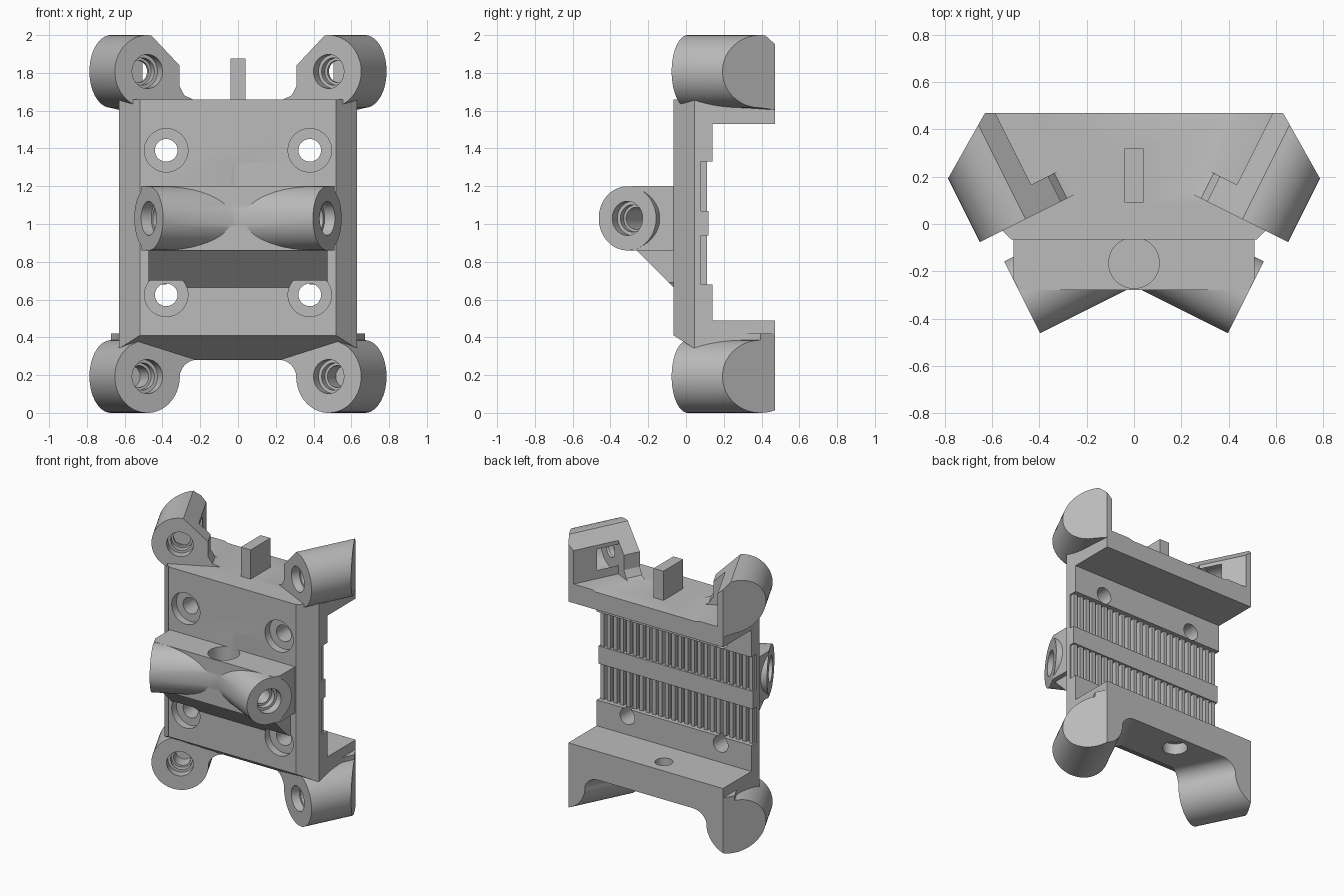
import bpy, bmesh, math
from mathutils import Vector, Matrix

cube = bpy.data.objects.get("Cube")
if cube:
    bpy.data.objects.remove(cube, do_unlink=True)

grey = bpy.data.materials.new("plain grey")
grey.use_nodes = True
colour = (0.5, 0.5, 0.5, 1)
grey.diffuse_color = colour
grey.node_tree.nodes["Principled BSDF"].inputs["Base Color"].default_value = colour

Z = Vector((0, 0, 1))


def to_object(bm, name):
    bmesh.ops.recalc_face_normals(bm, faces=bm.faces)
    mesh = bpy.data.meshes.new(name)
    bm.to_mesh(mesh)
    bm.free()
    mesh.materials.append(grey)
    obj = bpy.data.objects.new(name, mesh)
    bpy.context.collection.objects.link(obj)
    return obj


def sweep(points, along, name="part"):
    """Extrude a flat outline along a vector."""
    bm = bmesh.new()
    face = bm.faces.new([bm.verts.new(p) for p in points])
    new = bmesh.ops.extrude_face_region(bm, geom=[face])["geom"]
    verts = [g for g in new if isinstance(g, bmesh.types.BMVert)]
    bmesh.ops.translate(bm, verts=verts, vec=along)
    return to_object(bm, name)


def prism(outline, z0, z1):
    return sweep([(x, y, z0) for x, y in outline], Z * (z1 - z0))


def box(x0, x1, y0, y1, z0, z1):
    return prism([(x0, y0), (x1, y0), (x1, y1), (x0, y1)], z0, z1)


def rod(start, axis, r, depth):
    """Cylinder from a start point along an axis."""
    axis = Vector(axis).normalized()
    side = axis.orthogonal().normalized()
    other = axis.cross(side)
    ring = [Vector(start) + r * (math.cos(a) * side + math.sin(a) * other)
            for a in (math.tau * i / 48 for i in range(48))]
    return sweep(ring, axis * depth)


def combine(obj, tool, operation):
    mod = obj.modifiers.new("cut", "BOOLEAN")
    mod.solver = "EXACT"
    mod.operation = operation
    mod.object = tool
    dg = bpy.context.evaluated_depsgraph_get()
    mesh = bpy.data.meshes.new_from_object(obj.evaluated_get(dg))
    obj.modifiers.clear()
    obj.data = mesh
    bpy.data.objects.remove(tool, do_unlink=True)


def arc(cx, cz, r, a0, a1, n):
    angles = [math.radians(a0 + (a1 - a0) * i / n) for i in range(n + 1)]
    return [(cx + r * math.cos(a), cz + r * math.sin(a)) for a in angles]


def arm_frame(s, z):
    """Start point, outward direction and axis of a corner arm."""
    return (Vector((0.48 * s, 0.01, z)), Vector((0.894 * s, -0.447, 0)),
            Vector((0.447 * s, 0.894, 0)))


def arm(s, outline):
    base, out, axis = arm_frame(s, 0)
    part = sweep([base + out * u + Z * z for u, z in outline], axis * 0.75)
    clip = prism([(0, -0.5), (1.177 * s, -0.5), (0.63 * s, 0.47), (0, 0.47)], -0.1, 2.1)
    combine(part, clip, "INTERSECT")
    return part


# Back plate with chamfered front edges and a sloping bottom lip
body = prism([(-0.52, -0.065), (0.52, -0.065), (0.63, 0.045),
              (0.63, 0.08), (-0.63, 0.08), (-0.63, 0.045)], 0.28, 1.66)
body.name = "carriage_body"

# Flanges, rear pads, middle rail and top tab
solids = [box(-0.63, 0.63, 0.05, 0.47, 1.53, 1.66),
          box(-0.63, 0.63, 0.05, 0.47, 0.28, 0.49),
          box(-0.63, 0.63, 0.05, 0.14, 1.33, 1.55),
          box(-0.63, 0.63, 0.05, 0.14, 0.47, 0.68),
          box(-0.63, 0.63, 0.05, 0.12, 0.94, 1.07),
          box(-0.04, 0.04, 0.09, 0.32, 1.6, 1.875)]
for part in solids:
    combine(body, part, "UNION")
lip = sweep([(-1, -0.065, 0.41), (-1, 0.14, 0.28), (-1, 0.14, 0.2),
             (-1, -0.2, 0.2), (-1, -0.2, 0.4955)], Vector((2, 0, 0)))
combine(body, lip, "DIFFERENCE")

# Corner arms: filleted legs below, hollowed arms above
leg = arc(-0.29, 0.18, 0.1, 90, 5, 10) + arc(0, 0.1925, 0.1925, 180, 450, 44)
leg += [(0, 0.42), (-0.29, 0.42)]
upper = arc(0, 1.8075, 0.1925, -90, 97, 32)
upper += [(-0.19, 1.84), (-0.19, 1.73), (-0.22, 1.68), (-0.27, 1.66), (-0.27, 1.6), (-0.1, 1.6)]
for s in (-1, 1):
    combine(body, arm(s, leg), "UNION")
    top = arm(s, upper)
    base, out, axis = arm_frame(s, 0)
    hollow = [base + axis * 0.12 + out * u + Z * z
              for u, z in [(-0.11, 1.67), (-0.11, 2.1), (-0.5, 2.1), (-0.5, 1.67)]]
    combine(top, sweep(hollow, axis), "DIFFERENCE")
    combine(top, rod(base + axis * 0.12 + Z * 1.81, axis, 0.135, 0.16), "DIFFERENCE")
    combine(body, top, "UNION")

# Front boss block, wedge support and two angled sockets
boss = [(-0.51, -0.02), (-0.51, -0.235), (-0.487, -0.28),
        (0.487, -0.28), (0.51, -0.235), (0.51, -0.02)]
combine(body, prism(boss, 0.86, 1.2), "UNION")
wedge = [(-0.475, -0.27, 0.87), (-0.475, -0.02, 0.62), (-0.475, -0.02, 0.87)]
combine(body, sweep(wedge, Vector((0.95, 0, 0))), "UNION")
for s in (-1, 1):
    axis = Vector((0.894 * s, -0.447, 0))
    end = Vector((0.4725 * s, -0.31, 1.03))
    combine(body, rod(end - axis * 0.43, axis, 0.17, 0.43), "UNION")

# Stepped bores in the sockets and arms
cutters = []
for s in (-1, 1):
    bores = [((0.4725 * s, -0.31, 1.03), (-0.894 * s, 0.447, 0), 0.3)]
    for z in (0.1925, 1.8075):
        start, out, axis = arm_frame(s, z)
        bores.append((start, axis, 0.2))
    for start, axis, deep in bores:
        start, axis = Vector(start), Vector(axis)
        for r, depth in ((0.09, 0.06), (0.072, 0.1), (0.058, deep)):
            cutters.append(rod(start - axis * 0.02, axis, r, depth + 0.02))
    # Counterbored screw holes through the plate
    for z in (0.625, 1.39):
        cutters.append(rod((0.38 * s, -0.2, z), (0, 1, 0), 0.06, 0.5))
        cutters.append(rod((0.38 * s, -0.1, z), (0, 1, 0), 0.115, 0.09))

# Vertical pocket in the boss and stepped hole in the lower flange
cutters.append(rod((0, -0.165, 1.08), Z, 0.107, 0.24))
cutters.append(rod((-0.065, 0.35, 0.2), Z, 0.06, 0.4))
cutters.append(rod((-0.065, 0.35, 0.2), Z, 0.085, 0.16))
for cutter in cutters:
    combine(body, cutter, "DIFFERENCE")

# Two rows of belt teeth across the back
bm = bmesh.new()
count = 24
pitch = 1.26 / count
for z, height in ((0.81, 0.26), (1.2, 0.26)):
    for i in range(count):
        centre = Vector((-0.63 + (i + 0.5) * pitch, 0.093, z))
        scale = Matrix.Diagonal((pitch * 0.55, 0.034, height, 1))
        bmesh.ops.create_cube(bm, size=1, matrix=Matrix.Translation(centre) @ scale)
teeth = to_object(bm, "belt_teeth")

# Smooth round surfaces, keep edges sharp
for obj in bpy.context.selected_objects:
    obj.select_set(False)
for obj in (body, teeth):
    obj.select_set(True)
bpy.context.view_layer.objects.active = body
bpy.ops.object.shade_smooth_by_angle(angle=math.radians(30))
